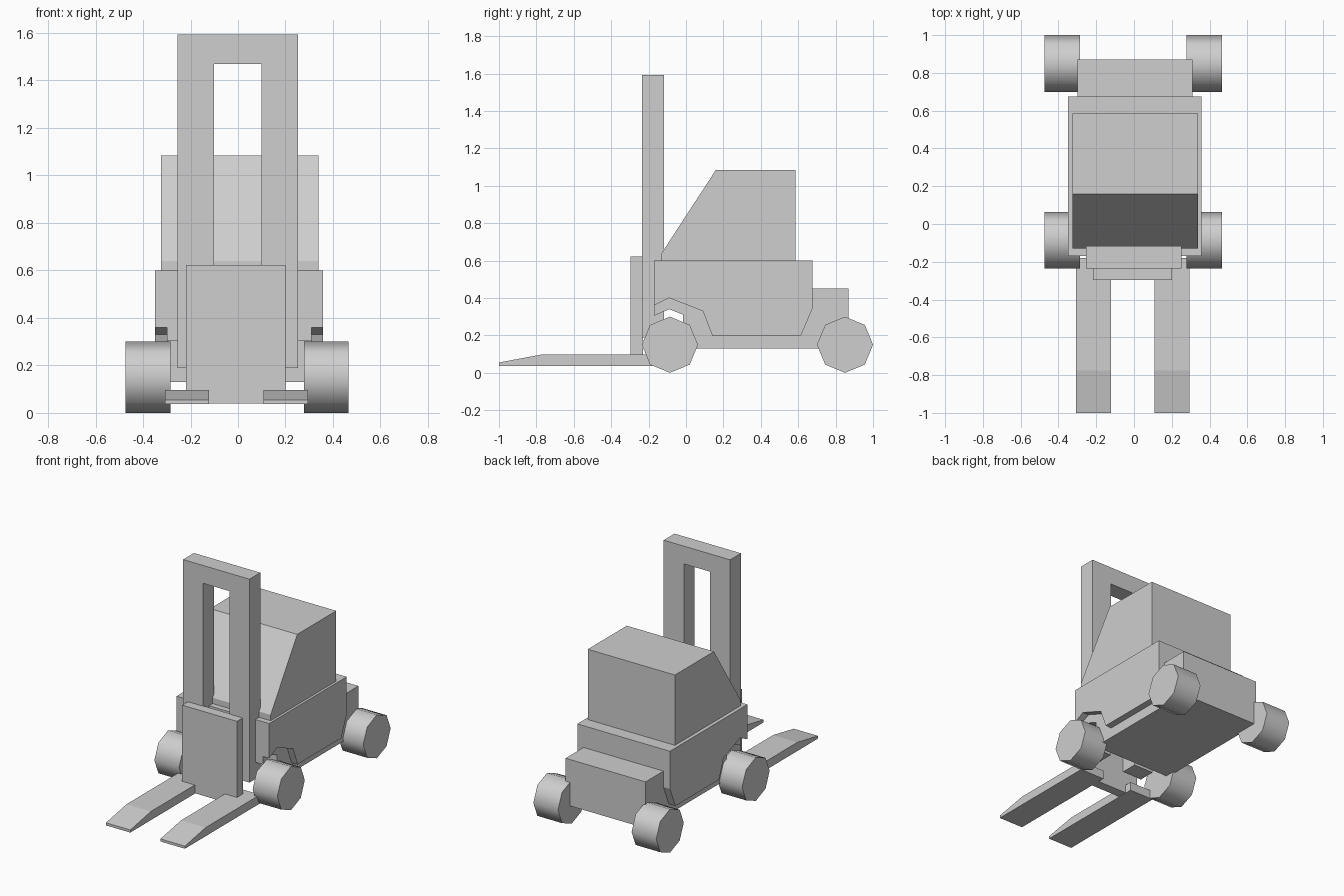
import bpy
import bmesh
from mathutils import Matrix
from math import radians

cube = bpy.data.objects.get("Cube")
if cube:
    bpy.data.objects.remove(cube, do_unlink=True)

grey = bpy.data.materials.new("plain grey")
grey.use_nodes = True
colour = (0.62, 0.62, 0.62, 1)
grey.diffuse_color = colour
grey.node_tree.nodes["Principled BSDF"].inputs["Base Color"].default_value = colour


def add_object(name, bm):
    bmesh.ops.recalc_face_normals(bm, faces=bm.faces)
    mesh = bpy.data.meshes.new(name)
    bm.to_mesh(mesh)
    bm.free()
    mesh.materials.append(grey)
    obj = bpy.data.objects.new(name, mesh)
    bpy.context.collection.objects.link(obj)
    return obj


def extrude(name, points, start, end, axis="x"):
    """Extrude a side (y, z) profile along x, or a front (x, z) profile along y."""
    bm = bmesh.new()
    if axis == "x":
        verts = [bm.verts.new((start, a, b)) for a, b in points]
        move = (end - start, 0, 0)
    else:
        verts = [bm.verts.new((a, start, b)) for a, b in points]
        move = (0, end - start, 0)
    face = bm.faces.new(verts)
    result = bmesh.ops.extrude_face_region(bm, geom=[face], use_keep_orig=True)
    moved = [v for v in result["geom"] if isinstance(v, bmesh.types.BMVert)]
    bmesh.ops.translate(bm, verts=moved, vec=move)
    return add_object(name, bm)


def wheel(name, x, y):
    radius, width = 0.15, 0.188
    bm = bmesh.new()
    bmesh.ops.create_cone(bm, cap_ends=True, segments=8, radius1=radius, radius2=radius,
                          depth=width, matrix=Matrix.Rotation(radians(90), 4, "Y"))
    bmesh.ops.translate(bm, verts=bm.verts, vec=(x, y, radius))
    obj = add_object(name, bm)
    bpy.ops.object.select_all(action="DESELECT")
    obj.select_set(True)
    bpy.context.view_layer.objects.active = obj
    bpy.ops.object.shade_smooth_by_angle(angle=radians(60))


# Body with front wheel arches and a bevelled tail
extrude("body", [(-0.17, 0.6), (-0.17, 0.36), (-0.09, 0.4), (0.09, 0.33), (0.14, 0.2),
                 (0.615, 0.2), (0.675, 0.34), (0.675, 0.6)], -0.35, 0.357)

# Inner chassis, carried back as the counterweight
extrude("chassis", [(-0.17, 0.45), (-0.17, 0.305), (-0.09, 0.34), (-0.015, 0.31),
                    (-0.015, 0.13), (0.87, 0.13), (0.87, 0.45)], -0.3, 0.31)

# Cab with sloping windscreen
extrude("cab", [(-0.13, 0.6), (-0.13, 0.64), (0.16, 1.085), (0.585, 1.085), (0.585, 0.6)],
        -0.325, 0.34)

# Lifting mast: two posts joined by a top bar
extrude("mast", [(-0.255, 0.19), (-0.255, 1.593), (0.252, 1.593), (0.252, 0.19),
                 (0.098, 0.19), (0.098, 1.47), (-0.102, 1.47), (-0.102, 0.19)],
        -0.235, -0.117, axis="y")

# Carriage plate
extrude("carriage", [(-0.218, 0.04), (0.2, 0.04), (0.2, 0.622), (-0.218, 0.622)],
        -0.297, -0.23, axis="y")

# Tapered forks
fork = [(-1, 0.037), (-1, 0.055), (-0.775, 0.097), (-0.18, 0.097), (-0.18, 0.037)]
for side, start, end in (("right", -0.308, -0.122), ("left", 0.108, 0.295)):
    extrude(side + "_fork", fork, start, end)

# Eight-sided wheels
for side, x in (("right", -0.379), ("left", 0.371)):
    for place, y in (("front", -0.086), ("rear", 0.85)):
        wheel(f"{place}_{side}_wheel", x, y)
